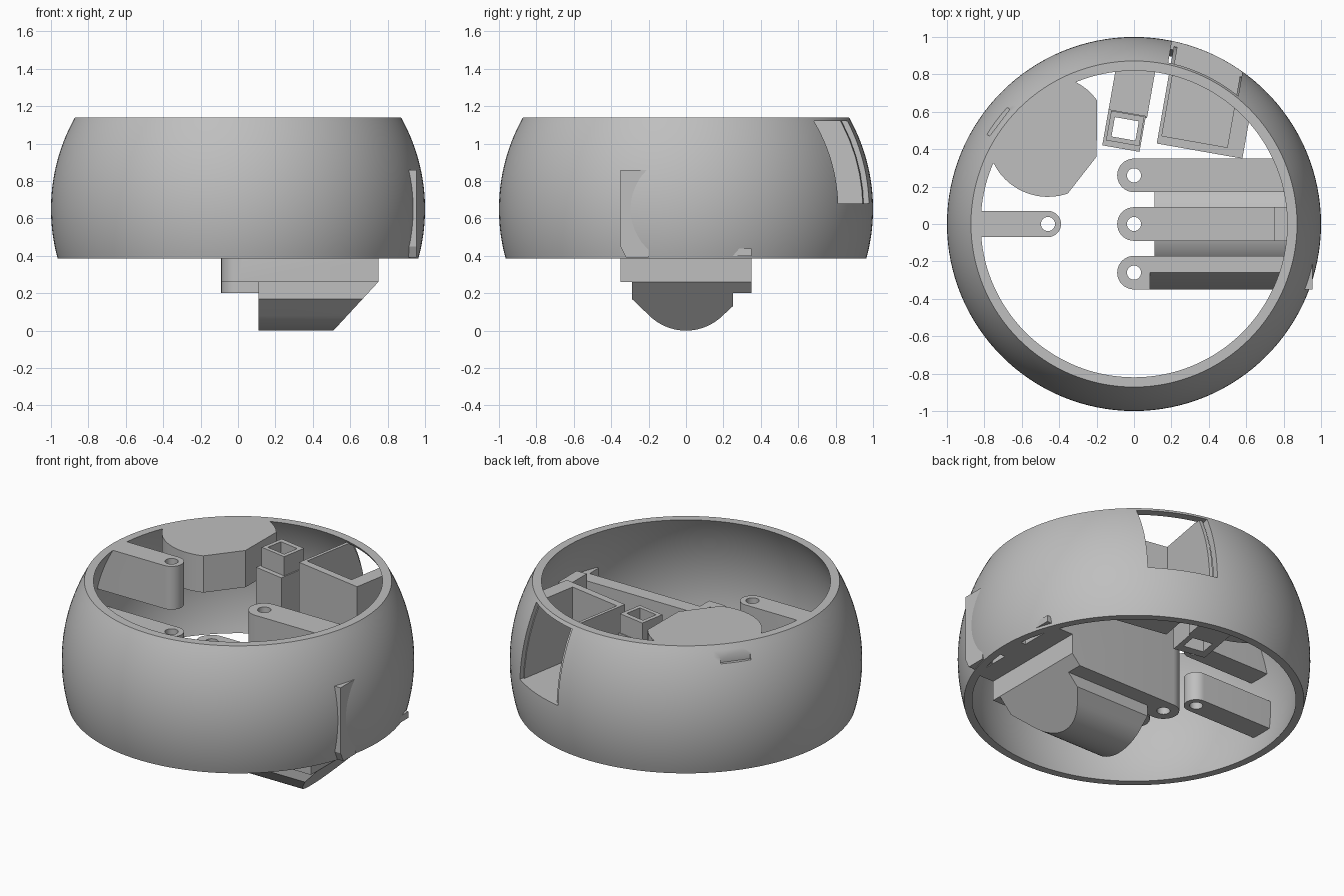
import bpy, bmesh, math
from mathutils import Matrix, Vector

if "Cube" in bpy.data.objects:
    bpy.data.objects.remove(bpy.data.objects["Cube"], do_unlink=True)

GREY = bpy.data.materials.new("plain grey")
GREY.use_nodes = True
GREY.diffuse_color = (0.52, 0.52, 0.52, 1)
GREY.node_tree.nodes["Principled BSDF"].inputs["Base Color"].default_value = (0.52, 0.52, 0.52, 1)

CENTRE_Z, BOTTOM, TOP = 0.65, 0.385, 1.14
TILT = Matrix.Rotation(math.radians(-10), 4, 'Z')


def finish(name, bm):
    bmesh.ops.recalc_face_normals(bm, faces=bm.faces)
    mesh = bpy.data.meshes.new(name)
    bm.to_mesh(mesh)
    bm.free()
    mesh.materials.append(GREY)
    ob = bpy.data.objects.new(name, mesh)
    bpy.context.collection.objects.link(ob)
    return ob


def prism(name, points, low, high, axis='z', matrix=None):
    """Extrude a flat outline along one axis."""
    place = {'x': lambda a, b, h: (h, a, b),
             'y': lambda a, b, h: (a, h, b),
             'z': lambda a, b, h: (a, b, h)}[axis]
    bm = bmesh.new()
    face = bm.faces.new([bm.verts.new(place(a, b, low)) for a, b in points])
    grown = bmesh.ops.extrude_face_region(bm, geom=[face])
    verts = [g for g in grown["geom"] if isinstance(g, bmesh.types.BMVert)]
    bmesh.ops.translate(bm, verts=verts, vec=Vector(place(0, 0, high - low)))
    if matrix:
        bm.transform(matrix)
    return finish(name, bm)


def box(name, x, y, z, matrix=None):
    outline = [(x[0], y[0]), (x[1], y[0]), (x[1], y[1]), (x[0], y[1])]
    return prism(name, outline, z[0], z[1], 'z', matrix)


def arc(cx, cy, r, start, end, n):
    angles = [math.radians(start + (end - start) * i / n) for i in range(n + 1)]
    return [(cx + r * math.cos(a), cy + r * math.sin(a)) for a in angles]


def combine(ob, tool, operation='DIFFERENCE'):
    """Apply a boolean and discard the helper."""
    tool.hide_render = True
    mod = ob.modifiers.new("cut", 'BOOLEAN')
    mod.operation, mod.object, mod.solver = operation, tool, 'EXACT'
    bpy.context.view_layer.objects.active = ob
    bpy.ops.object.modifier_apply(modifier=mod.name)
    bpy.data.objects.remove(tool, do_unlink=True)


def smooth(ob, angle=30):
    bpy.ops.object.select_all(action='DESELECT')
    ob.select_set(True)
    bpy.context.view_layer.objects.active = ob
    bpy.ops.object.shade_smooth_by_angle(angle=math.radians(angle))


def keep_inside(ob):
    """Trim a part so that it ends inside the shell wall."""
    bm = bmesh.new()
    bmesh.ops.create_uvsphere(bm, u_segments=64, v_segments=32, radius=0.975)
    bm.transform(Matrix.Translation((0, 0, CENTRE_Z)))
    combine(ob, finish("trim_ball", bm), 'INTERSECT')


# Spherical band shell
def wall(radius, steps=24):
    heights = [BOTTOM + (TOP - BOTTOM) * i / steps for i in range(steps + 1)]
    return [(math.sqrt(radius ** 2 - (z - CENTRE_Z) ** 2), z) for z in heights]


bm = bmesh.new()
loop = [bm.verts.new((r, 0, z)) for r, z in wall(1.0) + wall(0.955)[::-1]]
edges = [bm.edges.new((loop[i - 1], loop[i])) for i in range(len(loop))]
bmesh.ops.spin(bm, geom=loop + edges, cent=(0, 0, 0), axis=(0, 0, 1),
               angle=math.tau, steps=128, use_merge=True)
bmesh.ops.remove_doubles(bm, verts=bm.verts, dist=1e-5)
shell = finish("shell", bm)

# Window and small slot in the shell
combine(shell, box("window_cutter", (0.03, 0.43), (0.7, 1.2), (0.68, 1.12), TILT))
slot_turn = Matrix.Rotation(math.radians(143), 4, 'Z')
combine(shell, box("slot_cutter", (0.9, 0.93), (-0.09, 0.09), (1.04, 1.09), slot_turn))
smooth(shell)


# Screw arms with rounded, drilled ends
def arm(name, x, y, r, reach, low, high):
    turn = 90 if reach > x else -90
    outline = arc(x, y, r, turn, turn + 180, 16)
    outline += [(reach, outline[-1][1]), (reach, outline[0][1])]
    ob = prism(name, outline, low, high)
    combine(ob, prism("drill", arc(x, y, 0.038, 0, 345, 23), low - 1, high + 1))
    return ob


def cut_slope(ob):
    combine(ob, prism("slope_cutter",
                      [(0.42, -0.1), (0.51, 0), (0.75, 0.26), (0.75, BOTTOM), (1.3, BOTTOM), (1.3, -0.1)],
                      -1, 1, 'y'))


back_arm = arm("back_arm", 0, 0.26, 0.09, 0.88, 0.2, 0.86)
middle_arm = arm("middle_arm", 0, 0, 0.09, 0.93, 0.26, 0.7)
front_arm = arm("front_arm", 0, -0.26, 0.09, 0.88, 0.26, 0.86)
combine(front_arm, prism("bevel_cutter", [(-0.26, 0.86), (-0.26, 1), (-0.5, 1), (-0.5, 0.7), (-0.35, 0.7)],
                         0.085, 0.86, 'x'))
for part in (back_arm, middle_arm, front_arm):
    cut_slope(part)
    smooth(part)

for name, low, high in (("right_arm_upper", 0.87, TOP), ("right_arm_lower", 0.52, 0.7)):
    part = arm(name, -0.46, 0, 0.07, -0.96, low, high)
    keep_inside(part)
    smooth(part)

# Block at the wall end of the middle arm
box("arm_stop", (0.75, 0.82), (-0.09, 0.09), (0.69, 0.95))

# Motor housing: barrel with a keel below
section = arc(0, 0.28, 0.28, 225, 315, 20) + [(0.25, 0.13), (0.25, 0.4)]
section += arc(0, 0.28, 0.28, 30, 150, 24) + [(-0.29, 0.4), (-0.29, 0.17)]
housing = prism("motor_housing", section, 0.11, 0.88, 'x')
cut_slope(housing)
smooth(housing)

# Plates that break through the shell on the left
prism("side_plate", [(-0.35, 0.45), (-0.32, 0.39), (-0.2, 0.39), (-0.2, 0.86), (-0.35, 0.86)],
      0.85, 0.955, 'x')
box("side_corner", (0.85, 0.935), (0.23, 0.35), (0.4, 0.44))

# Faceted round block at the back right
outline = arc(-0.46, 0.47, 0.325, 36, 289, 36) + [(-0.2, 0.36)]
round_block = prism("round_block", outline, 0.91, TOP)
keep_inside(round_block)
combine(round_block, box("rim_trim", (-2, 2), (-2, 2), (TOP, 2)))
smooth(round_block)

# Square tube bracket with a bar to the wall
bracket = box("bracket_tube", (-0.225, -0.045), (0.415, 0.575), (0.54, 1.14), TILT)
combine(bracket, box("tube_cutter", (-0.2, -0.07), (0.44, 0.545), (0.3, 1.4), TILT))
collar = box("bracket_collar", (-0.24, -0.038), (0.385, 0.58), (0.54, 1.02), TILT)
combine(collar, box("collar_cutter", (-0.2, -0.07), (0.44, 0.545), (0.3, 1.4), TILT))
bar = box("bracket_bar", (-0.24, -0.03), (0.57, 1.1), (0.54, 0.75), TILT)
keep_inside(bar)

# Open tray behind the window
tray = box("tray", (0.045, 0.51), (0.445, 1.1), (0.58, 1.125), TILT)
combine(tray, box("tray_cutter", (0.065, 0.42), (0.49, 1.3), (0.68, 1.5), TILT))
keep_inside(tray)
